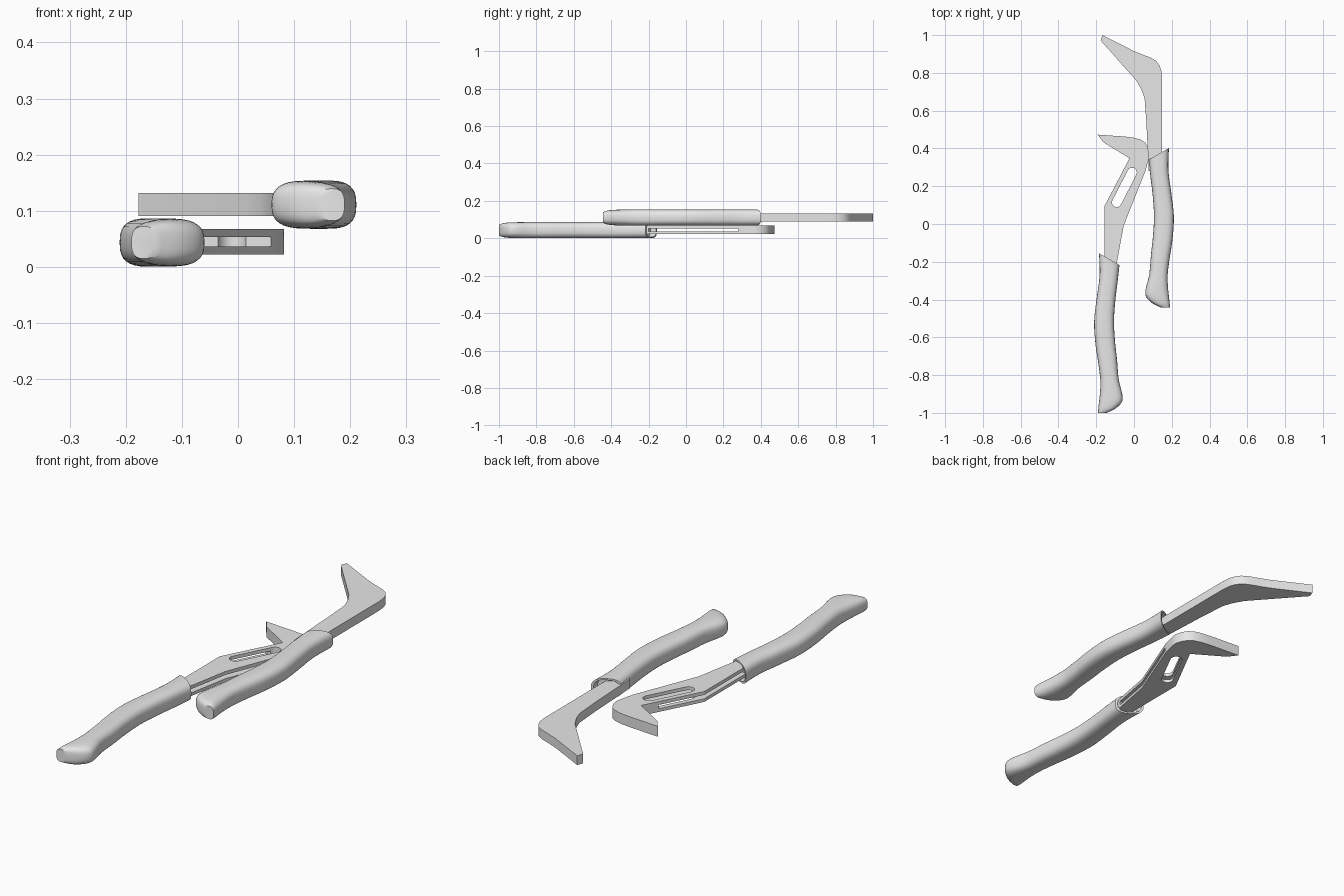
import bpy, bmesh, math
from mathutils import Vector

if "Cube" in bpy.data.objects:
    bpy.data.objects.remove(bpy.data.objects["Cube"])

steel = bpy.data.materials.new("light_grey")
steel.diffuse_color = (0.8, 0.8, 0.8, 1)
steel.use_nodes = True
steel.node_tree.nodes["Principled BSDF"].inputs["Base Color"].default_value = steel.diffuse_color


def make_object(name, bm):
    bmesh.ops.recalc_face_normals(bm, faces=bm.faces)
    mesh = bpy.data.meshes.new(name)
    bm.to_mesh(mesh)
    bm.free()
    mesh.materials.append(steel)
    ob = bpy.data.objects.new(name, mesh)
    bpy.context.collection.objects.link(ob)
    return ob


def smooth(ob, angle):
    bpy.ops.object.select_all(action='DESELECT')
    ob.select_set(True)
    bpy.context.view_layer.objects.active = ob
    bpy.ops.object.shade_smooth_by_angle(angle=math.radians(angle))


def plate(name, outline, z0, z1):
    """Flat outline extruded from z0 to z1."""
    bm = bmesh.new()
    face = bm.faces.new([bm.verts.new((x, y, z0)) for x, y in outline])
    ext = bmesh.ops.extrude_face_region(bm, geom=[face])
    bmesh.ops.translate(bm, vec=(0, 0, z1 - z0),
                        verts=[v for v in ext['geom'] if isinstance(v, bmesh.types.BMVert)])
    return make_object(name, bm)


def cut(ob, cutter):
    mod = ob.modifiers.new("cut", 'BOOLEAN')
    mod.operation = 'DIFFERENCE'
    mod.solver = 'EXACT'
    mod.object = cutter
    bpy.context.view_layer.objects.active = ob
    bpy.ops.object.modifier_apply(modifier=mod.name)
    bpy.data.objects.remove(cutter)


def catmull(p0, p1, p2, p3, t):
    return 0.5 * (2 * p1 + (p2 - p0) * t + (2 * p0 - 5 * p1 + 4 * p2 - p3) * t * t
                  + (3 * p1 - p0 - 3 * p2 + p3) * t ** 3)


# Grip stations from the open end to the butt: inner x, y, outer x, y, half height
STATIONS = [
    (.077, .340, .185, .402, .0430), (.087, .250, .182, .285, .0430),
    (.099, .150, .198, .160, .0430), (.106, .040, .211, .040, .0430),
    (.100, -.070, .204, -.080, .0430), (.090, -.160, .189, -.180, .0430),
    (.081, -.265, .178, -.270, .0430), (.062, -.345, .180, -.335, .0425),
    (.064, -.385, .185, -.385, .0410), (.098, -.420, .189, -.422, .0370),
    (.145, -.443, .190, -.443, .0285)]


def grip(name, side, dy, zc):
    """Lofted rounded handle with a recessed socket at the blade end."""
    pts = [Vector(s) if len(s) < 5 else s for s in STATIONS]
    n, sub, seg = len(pts), 4, 32
    rows = []
    for i in range(n - 1):
        quad = [pts[max(i - 1, 0)], pts[i], pts[i + 1], pts[min(i + 2, n - 1)]]
        for k in range(sub):
            rows.append([catmull(*c, k / sub) for c in zip(*quad)])
    rows.append(list(pts[-1]))

    bm = bmesh.new()

    def ring(row, scale=1.0, push=0.0):
        lx, ly, rx, ry, h = row
        out = []
        for j in range(seg):
            a = 2 * math.pi * j / seg
            c, s = math.cos(a), math.sin(a)
            u = math.copysign(abs(c) ** 0.72, c) * scale
            w = math.copysign(abs(s) ** 0.72, s) * scale
            x = (lx + rx) / 2 + u * (rx - lx) / 2
            y = (ly + ry) / 2 + u * (ry - ly) / 2 + push
            out.append(bm.verts.new((side * x, y + dy, zc + w * h)))
        return out

    # socket floor, socket rim, then the outside skin
    rings = [ring(rows[0], .84, -.03), ring(rows[0], .84)] + [ring(r) for r in rows]
    for a, b in zip(rings, rings[1:]):
        for j in range(seg):
            k = (j + 1) % seg
            bm.faces.new((a[j], a[k], b[k], b[j]))
    bm.faces.new(rings[0])
    bm.faces.new(rings[-1])
    ob = make_object(name, bm)
    smooth(ob, 35)
    return ob


# Handles: the lower one is the mirrored upper one, slid back
grip("upper_handle", 1, 0, .111)
grip("lower_handle", -1, -.557, .0435)

# Long hooked jaw
upper_jaw = plate("upper_jaw", [
    (-.167, 1.0), (-.177, .972), (.013, .758), (.040, .710), (.056, .665), (.066, .530),
    (.078, .28), (.148, .28), (.148, .775), (.144, .815), (.135, .840), (.118, .863),
    (.090, .880), (.050, .895), (.000, .915)], .091, .132)
smooth(upper_jaw, 25)

# Short hooked jaw with its arm
lower_jaw = plate("lower_jaw", [
    (-.193, .473), (-.162, .432), (-.024, .348), (-.156, .095), (-.156, -.24),
    (-.098, -.24), (-.090, -.20), (-.055, -.010), (.062, .285), (.078, .350), (.082, .375),
    (.074, .405), (.060, .430), (.038, .446), (.000, .457), (-.050, .463)], .022, .068)

# Slanted adjustment slot through the arm
a, b, r = Vector((-.092, .114)), Vector((-.010, .273)), .025
heading = math.atan2(b.y - a.y, b.x - a.x)
slot = []
for centre, start in ((b, heading - math.pi / 2), (a, heading + math.pi / 2)):
    for i in range(9):
        t = start + math.pi * i / 8
        slot.append((centre.x + r * math.cos(t), centre.y + r * math.sin(t)))
cut(lower_jaw, plate("slot_cutter", slot, -.05, .15))

# Sideways channel splitting the arm into two leaves
cut(lower_jaw, plate("channel_cutter",
                     [(-.4, -.20), (.4, -.20), (.4, .278), (-.4, .278)], .036, .053))
smooth(lower_jaw, 25)
